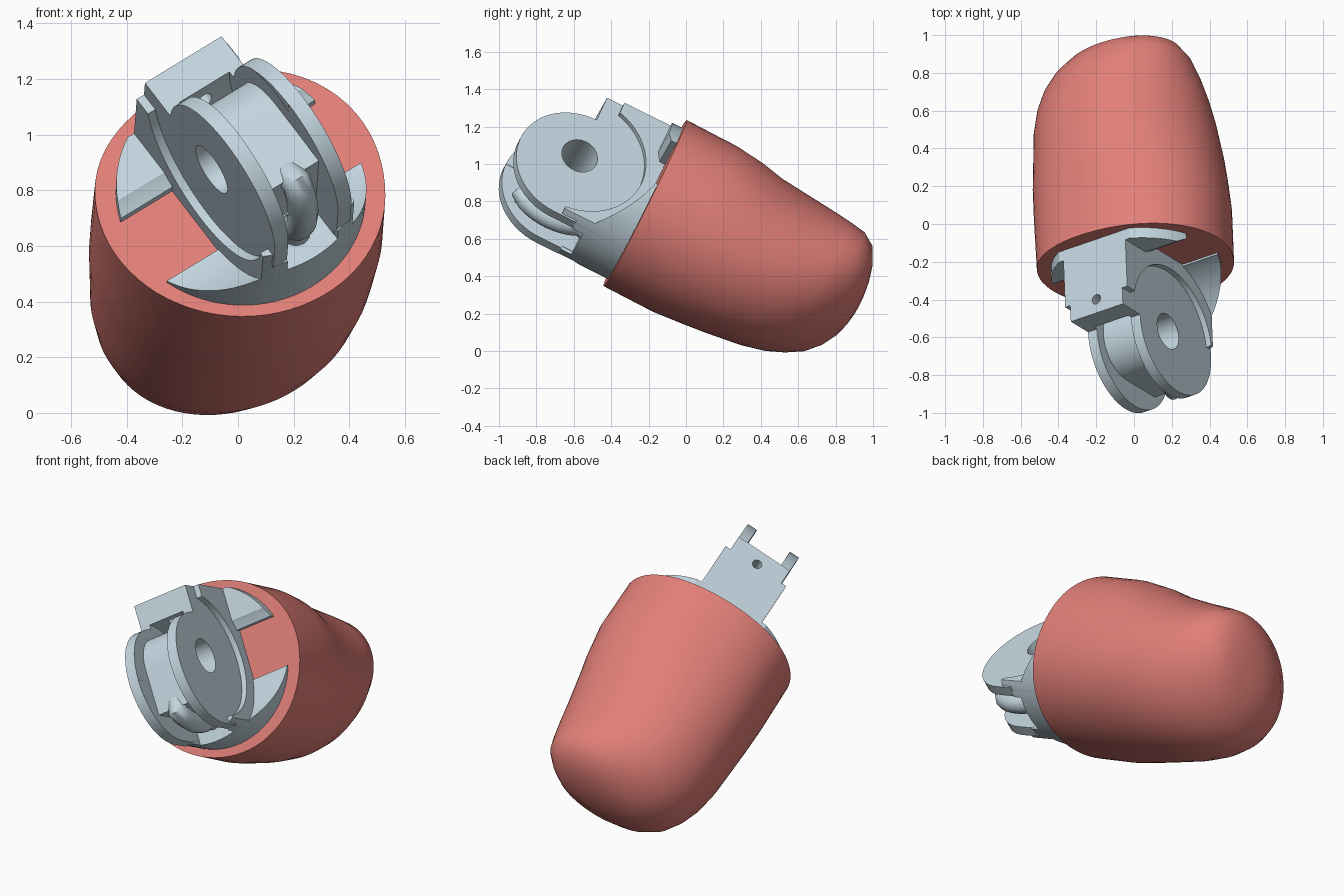
import bpy, bmesh
from math import sin, cos, pi, radians
from mathutils import Vector, Matrix

if "Cube" in bpy.data.objects:
    bpy.data.objects.remove(bpy.data.objects["Cube"])

# Local frame: u = hinge axis, v = towards the stop block, w = out of the sleeve
W = Vector((0.035, -0.895, 0.446)).normalized()
U = Vector((0.82, 0.28, 0.5))
U = (U - W * U.dot(W)).normalized()
V = W.cross(U)
CENTRE = Vector((0.01, -0.22, 0.79))


def frame(a, b, c):
    m = Matrix((a, b, c)).transposed().to_4x4()
    m.translation = CENTRE
    return m


HINGE = frame(U, V, W)
HV, HW = -0.03, 0.43          # hinge pin position
HALF, GAP = 0.168, 0.11       # half widths of the knuckle and its channel
TOP = 0.388                   # flat top of the stop block and ears


def material(name, rgb):
    m = bpy.data.materials.new(name)
    m.use_nodes = True
    m.diffuse_color = (*rgb, 1)
    bsdf = next(n for n in m.node_tree.nodes if n.type == "BSDF_PRINCIPLED")
    bsdf.inputs["Base Color"].default_value = (*rgb, 1)
    return m


RED = material("coral red", (0.76, 0.213, 0.188))
GREY = material("pale blue grey", (0.55, 0.67, 0.74))


def add(name, bm):
    bmesh.ops.recalc_face_normals(bm, faces=bm.faces)
    mesh = bpy.data.meshes.new(name)
    bm.to_mesh(mesh)
    bm.free()
    ob = bpy.data.objects.new(name, mesh)
    bpy.context.collection.objects.link(ob)
    return ob


def prism(name, pts, axis, lo, hi):
    """Extrude a 2D outline along local axis 0, 1 or 2."""
    bm = bmesh.new()
    rings = []
    for h in (lo, hi):
        ring = []
        for p in pts:
            co = list(p)
            co.insert(axis, h)
            ring.append(bm.verts.new(co))
        bm.faces.new(ring)
        rings.append(ring)
    n = len(pts)
    for i in range(n):
        j = (i + 1) % n
        bm.faces.new((rings[0][i], rings[0][j], rings[1][j], rings[1][i]))
    return add(name, bm)


def arc(p, q, r, start, end, n=64):
    steps = [radians(start + (end - start) * i / n) for i in range(n)]
    return [(p + r * cos(a), q + r * sin(a)) for a in steps]


def circle(p, q, r, n=64):
    return arc(p, q, r, 0, 360, n)


def rect(p0, p1, q0, q1):
    return [(p0, q0), (p1, q0), (p1, q1), (p0, q1)]


def cut(ob, *cutters):
    for c in cutters:
        c.hide_render = True
        mod = ob.modifiers.new("cut", "BOOLEAN")
        mod.operation, mod.solver, mod.object = "DIFFERENCE", "EXACT", c
    deps = bpy.context.evaluated_depsgraph_get()
    mesh = bpy.data.meshes.new_from_object(ob.evaluated_get(deps))
    ob.modifiers.clear()
    ob.data = mesh
    for c in cutters:
        bpy.data.objects.remove(c)


def finish(ob, mat, matrix, angle=30):
    ob.data.transform(matrix)
    ob.data.materials.clear()
    ob.data.materials.append(mat)
    bpy.ops.object.select_all(action="DESELECT")
    ob.select_set(True)
    bpy.context.view_layer.objects.active = ob
    bpy.ops.object.shade_smooth_by_angle(angle=radians(angle))


# Fingertip sleeve: rings of depth, left, right, bottom, top, corner bulge
SECTIONS = [
    (0, -.525, .52, -.495, .495, .06), (.3, -.53, .52, -.5, .487, .08),
    (.47, -.53, .505, -.487, .47, .055), (.6, -.523, .49, -.475, .445, .02),
    (.8, -.513, .455, -.45, .425, -.02), (.93, -.49, .42, -.42, .412, -.025),
    (1.03, -.455, .38, -.38, .4, -.02), (1.12, -.4, .325, -.328, .385, 0),
    (1.19, -.33, .255, -.255, .338, 0), (1.235, -.25, .2, -.175, .25, 0),
    (1.258, -.17, .14, -.1, .16, 0), (1.268, -.08, .07, -.03, .08, 0)]


def section(s, left, right, bottom, top, bulge, n=72):
    ring = []
    skew = .4 * (s / 1.268) ** 5
    for i in range(n):
        f = 2 * pi * i / n
        c, d = cos(f), sin(f)
        k = 1 + bulge * sin(2 * f) * max(0, d)
        x = k * c * (right - left) / 2 + (left + right) / 2
        y = k * d * (top - bottom) / 2 + (top + bottom) / 2
        ring.append((x + skew * y, y, -s))
    return ring


bm = bmesh.new()
rings = [[bm.verts.new(p) for p in section(*row)] for row in SECTIONS]
for a, b in zip(rings, rings[1:]):
    for i in range(len(a)):
        j = (i + 1) % len(a)
        bm.faces.new((a[i], a[j], b[j], b[i]))
bm.faces.new(rings[0])
bm.faces.new(rings[-1])
sleeve = add("fingertip_sleeve", bm)
X = (Vector((1, 0, 0)) - W * W.x).normalized()
finish(sleeve, RED, frame(X, W.cross(X), W), 40)

# Knuckle: stop block and two rounded hinge cheeks in one outline
outline = [(TOP, -.05), (TOP, HW)]
outline += arc(-.1, HW, .328, 0, 180, 32)
outline += [(-.428, HW), (-.428, .3), (-.415, .3), (-.415, -.05)]
knuckle = prism("knuckle", outline, 0, -HALF, HALF)
cut(knuckle,
    prism("channel_round", circle(HV, HW, .285), 0, -GAP, GAP),
    prism("channel_open", rect(-.6, -.1, .235, 1), 0, -GAP + .001, GAP - .001),
    prism("channel_front", rect(-.6, .25, HW + .002, 1), 0, -GAP + .002, GAP - .002),
    prism("pin_hole", circle(HV, HW, .1, 32), 0, -.5, .5),
    prism("block_hole", circle(0, .35, .027, 20), 1, .2, .6))
finish(knuckle, GREY, HINGE)

# Hub between the cheeks, running flat out to the tendon guide
hub_outline = arc(HV, HW, .2, -90, 90, 32)
hub_outline += [(HV, .63), (-.295, .63), (-.295, .35), (-.2, .23)]
hub = prism("hinge_hub", hub_outline, 0, -GAP - .003, GAP + .003)
cut(hub, prism("pin_hole", circle(HV, HW, .1, 32), 0, -.5, .5))
finish(hub, GREY, HINGE)

# Round base: stepped clearance around the hinge, slots and thin side wings
base = prism("knuckle_base", circle(0, 0, .45, 96), 2, -.05, .385)
cutters = [
    prism("middle", rect(-.16, .16, -.38, .6), 2, .235, .6),
    prism("channel_end", rect(-GAP, GAP, -.6, -.3), 2, .235, .6),
    prism("block_clearance", rect(-.16, .16, -.38, .6), 2, -.2, .24),
    prism("ear_top", rect(-.7, .7, TOP, .6), 2, -.2, .6),
    prism("ear_end", rect(-.7, .7, -.1, .6), 2, .335, .6),
    prism("lower_end", rect(-.7, .7, -.6, -.425), 2, .3, .6)]
for s in (-1, 1):
    inner, step, outer = s * .16, s * .2, s * .6
    near, far = sorted((inner, outer))
    low, high = sorted((step, outer))
    cutters += [
        prism("inner_clearance", circle(HV, HW, .36, 80), 0, near, far),
        prism("outer_clearance", circle(HV, HW, .435, 80), 0, low, high),
        prism("slot", rect(low, high, -.145, .145), 2, -.2, .6),
        prism("wing_trim", rect(low, high, 0, .6), 2, .06, .6),
        prism("lower_trim", rect(low, high, -.6, 0), 2, .2, .6)]
cut(base, *cutters)
finish(base, GREY, HINGE)

# Curved tendon guide between the cheeks
curve = bpy.data.curves.new("tendon_guide", "CURVE")
curve.dimensions = "3D"
curve.bevel_depth, curve.bevel_resolution, curve.use_fill_caps = .055, 4, True
path = [(0, -.2, .53), (0, -.26, .585)]
path += [(0, HV - .335 * sin(a), HW + .335 * cos(a))
         for a in (radians(57 + 7 * i) for i in range(10))]
path.append((0, -.34, .2))
spline = curve.splines.new("POLY")
spline.points.add(len(path) - 1)
for point, co in zip(spline.points, path):
    point.co = (*co, 1)
source = bpy.data.objects.new("guide_path", curve)
bpy.context.collection.objects.link(source)
mesh = bpy.data.meshes.new_from_object(
    source.evaluated_get(bpy.context.evaluated_depsgraph_get()))
bpy.data.objects.remove(source)
guide = bpy.data.objects.new("tendon_guide", mesh)
bpy.context.collection.objects.link(guide)
finish(guide, GREY, HINGE, 60)
